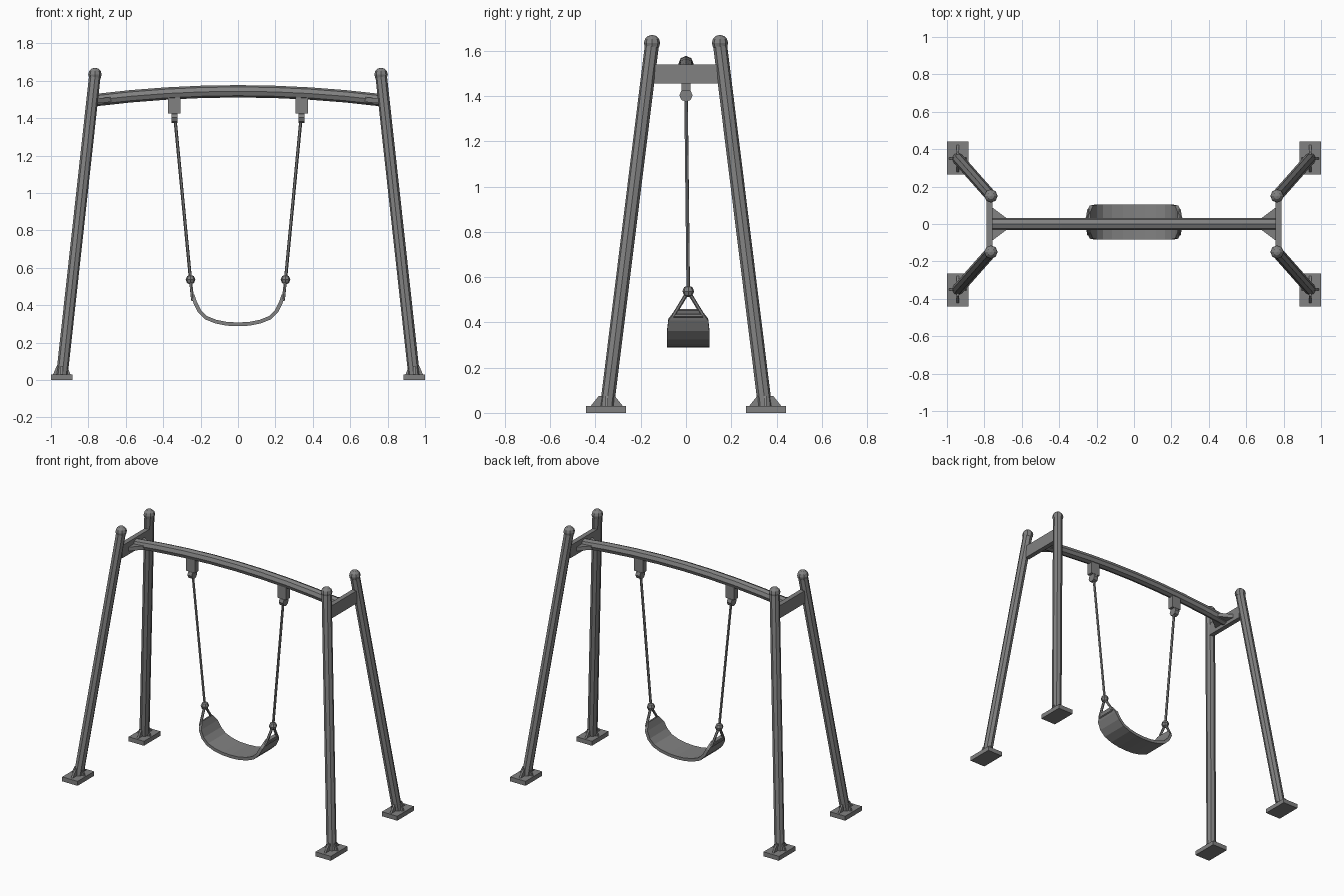
import bpy, bmesh
from math import pi
from mathutils import Vector, Matrix

if "Cube" in bpy.data.objects:
    bpy.data.objects.remove(bpy.data.objects["Cube"])

steel = bpy.data.materials.new("grey steel")
steel.use_nodes = True
GREY = (0.22, 0.22, 0.22, 1)
steel.diffuse_color = GREY
steel.node_tree.nodes["Principled BSDF"].inputs["Base Color"].default_value = GREY


def finish(name, bm):
    bmesh.ops.recalc_face_normals(bm, faces=bm.faces)
    mesh = bpy.data.meshes.new(name)
    bm.to_mesh(mesh)
    bm.free()
    mesh.materials.append(steel)
    obj = bpy.data.objects.new(name, mesh)
    bpy.context.collection.objects.link(obj)
    return obj


def box(name, lo, hi):
    lo, hi = Vector(lo), Vector(hi)
    bm = bmesh.new()
    bmesh.ops.create_cube(bm, size=1, matrix=Matrix.Translation((lo + hi) / 2) @ Matrix.Diagonal((hi - lo).to_4d()))
    return finish(name, bm)


def rod(name, a, b, radius, sides=8):
    a, b = Vector(a), Vector(b)
    d = b - a
    bm = bmesh.new()
    turn = d.to_track_quat('Z', 'Y').to_matrix().to_4x4()
    bmesh.ops.create_cone(bm, cap_ends=True, segments=sides, radius1=radius, radius2=radius,
                          depth=d.length, matrix=Matrix.Translation((a + b) / 2) @ turn)
    return finish(name, bm)


def ball(name, centre, radius, u=8, v=6):
    bm = bmesh.new()
    bmesh.ops.create_uvsphere(bm, u_segments=u, v_segments=v, radius=radius, matrix=Matrix.Translation(centre))
    return finish(name, bm)


def slab(name, outline, offset):
    """Flat outline pushed out along an offset, centred on the outline."""
    offset = Vector(offset)
    bm = bmesh.new()
    face = bm.faces.new([bm.verts.new(Vector(p) - offset / 2) for p in outline])
    new = bmesh.ops.extrude_face_region(bm, geom=[face], use_keep_orig=True)["geom"]
    bmesh.ops.translate(bm, verts=[g for g in new if isinstance(g, bmesh.types.BMVert)], vec=offset)
    return finish(name, bm)


SEAT_Y = 0.01

for sx, side in ((1, "left"), (-1, "right")):
    for sy, end in ((-1, "front"), (1, "back")):
        tag = f"{end}_{side}"
        # Leg with its cap, foot plate and stiffening fins
        foot = Vector((sx * 0.942, sy * 0.35, 0.02))
        top = Vector((sx * 0.765, sy * 0.15, 1.63))
        rod("leg_" + tag, foot, top, 0.031)
        ball("leg_cap_" + tag, top + Vector((0, 0, 0.004)), 0.036)
        box("foot_plate_" + tag, (sx * 0.943 - 0.057, sy * 0.353 - 0.088, 0),
            (sx * 0.943 + 0.057, sy * 0.353 + 0.088, 0.03))
        for dx, dy in ((0.047, 0), (-0.047, 0), (0, 0.072), (0, -0.072)):
            c = Vector((foot.x, foot.y, 0.029))
            tip = c + Vector((dx, dy, 0))
            slab("foot_fin_" + tag, [c, tip, c + Vector((dx * 0.6, dy * 0.5, 0.045)), c + Vector((0, 0, 0.045))],
                 (0.012 if dy else 0, 0.012 if dx else 0, 0))

    # Plate joining each pair of legs, and the gusset under the beam
    box("end_plate_" + side, (sx * 0.772 - 0.016, -0.15, 1.455), (sx * 0.772 + 0.016, 0.15, 1.54))
    slab("beam_gusset_" + side, [(sx * 0.76, -0.09, 1.492), (sx * 0.76, 0.09, 1.492),
                                 (sx * 0.68, 0.03, 1.5), (sx * 0.68, -0.03, 1.5)], (0, 0, 0.026))

    # Hanger bracket and shackle
    box("hanger_bracket_" + side, (sx * 0.34 - 0.033, -0.02, 1.425), (sx * 0.34 + 0.033, 0.02, 1.53))
    rod("shackle_" + side, (sx * 0.34 - 0.016, 0, 1.403), (sx * 0.34 + 0.016, 0, 1.403), 0.029)
    rod("shackle_neck_" + side, (sx * 0.34, 0, 1.43), (sx * 0.338, 0, 1.38), 0.014)

    # Rope, knot and the triangle that holds the seat
    knot = (sx * 0.254, SEAT_Y, 0.537)
    rod("rope_" + side, (sx * 0.338, 0, 1.41), knot, 0.0085, 6)
    ball("rope_knot_" + side, knot, 0.026, 8, 4)
    corners = [(sx * 0.243, SEAT_Y + s * 0.065, 0.43) for s in (-1, 1)]
    for c in corners:
        rod("seat_link_" + side, knot, c, 0.0085, 6)
    rod("seat_link_bar_" + side, *corners, 0.0085, 6)

# Arched top beam
curve = bpy.data.curves.new("top_beam", 'CURVE')
curve.dimensions = '3D'
curve.bevel_depth = 0.033
curve.bevel_resolution = 2
curve.use_fill_caps = True
spline = curve.splines.new('POLY')
steps = 8
spline.points.add(steps)
for i, p in enumerate(spline.points):
    x = 0.77 * (2 * i / steps - 1)
    p.co = (x, 0, 1.544 - 0.048 * (x / 0.77) ** 2, 1)
beam = bpy.data.objects.new("top_beam", curve)
bpy.context.collection.objects.link(beam)
curve.materials.append(steel)
for s in curve.splines:
    s.use_smooth = False

# Sling seat: a curved strip, narrowed at its ends, then thickened
half = [(0, 0.298, 0.093), (0.06, 0.301, 0.093), (0.12, 0.313, 0.093), (0.17, 0.333, 0.093),
        (0.205, 0.367, 0.093), (0.228, 0.412, 0.088), (0.243, 0.455, 0.055)]
path = [(-x, z, w) for x, z, w in half[:0:-1]] + half
bm = bmesh.new()
rows = [[bm.verts.new((x, SEAT_Y + s * w, z)) for s in (-1, 1)] for x, z, w in path]
for a, b in zip(rows, rows[1:]):
    bm.faces.new((a[0], b[0], b[1], a[1]))
seat = finish("sling_seat", bm)
thick = seat.modifiers.new("thickness", 'SOLIDIFY')
thick.thickness = 0.02
thick.offset = 0
